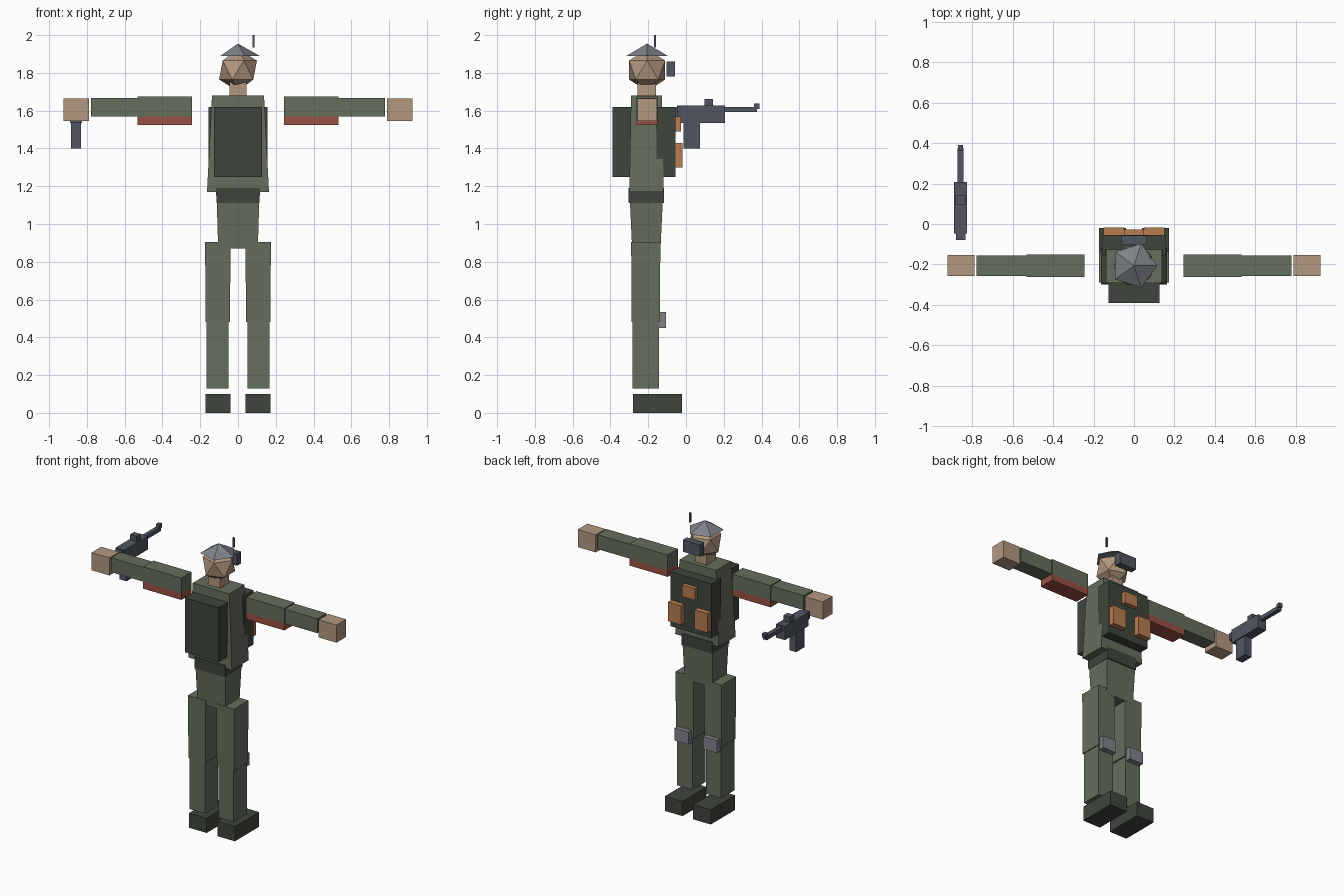
import bpy, bmesh
from mathutils import Vector

if "Cube" in bpy.data.objects:
    bpy.data.objects.remove(bpy.data.objects["Cube"])


def material(name, r, g, b):
    m = bpy.data.materials.new(name)
    lin = [((c / 255 + 0.055) / 1.055) ** 2.4 for c in (r, g, b)]
    m.diffuse_color = (*lin, 1)
    m.use_nodes = True
    m.node_tree.nodes["Principled BSDF"].inputs["Base Color"].default_value = m.diffuse_color
    return m


GREEN = material("uniform_green", 100, 110, 92)
DARK = material("dark_green", 62, 69, 59)
SKIN = material("skin", 178, 152, 128)
RED = material("red", 152, 80, 68)
ORANGE = material("orange_pouch", 184, 124, 80)
SLATE = material("slate", 80, 86, 97)
GREY = material("light_grey", 127, 131, 137)


def finish(name, bm, mat):
    bmesh.ops.recalc_face_normals(bm, faces=bm.faces)
    me = bpy.data.meshes.new(name)
    bm.to_mesh(me)
    bm.free()
    me.materials.append(mat)
    ob = bpy.data.objects.new(name, me)
    bpy.context.collection.objects.link(ob)
    return ob


def box(name, mat, x, y, z, top=(1, 1)):
    """Box from (min, max) ranges; top scales the upper face in x and y."""
    bm = bmesh.new()
    bmesh.ops.create_cube(bm, size=1)
    for v in bm.verts:
        sx, sy = top if v.co.z > 0 else (1, 1)
        v.co = Vector((sum(x) / 2 + v.co.x * sx * (x[1] - x[0]),
                       sum(y) / 2 + v.co.y * sy * (y[1] - y[0]),
                       sum(z) / 2 + v.co.z * (z[1] - z[0])))
    return finish(name, bm, mat)


def pair(name, mat, x, y, z, top=(1, 1)):
    """The same box on both sides of the body."""
    box(name + "_right", mat, x, y, z, top)
    box(name + "_left", mat, (-x[1], -x[0]), y, z, top)


CY = -0.206  # body centre line

# Trunk
box("torso", GREEN, (-0.164, 0.164), (-0.30, -0.118), (1.17, 1.68), (0.84, 0.9))
box("hips", GREEN, (-0.105, 0.105), (-0.285, -0.135), (0.87, 1.185), (1.09, 1.2))
box("belt", DARK, (-0.114, 0.114), (-0.303, -0.117), (1.11, 1.19), (1.02, 1.02))
box("backpack", DARK, (-0.127, 0.127), (-0.39, -0.28), (1.25, 1.62))
box("vest", DARK, (-0.155, 0.155), (-0.155, -0.055), (1.25, 1.62))

# Vest pouches
pair("lower_pouch", ORANGE, (0.05, 0.15), (-0.06, -0.018), (1.30, 1.43))
box("upper_pouch", ORANGE, (-0.05, 0.05), (-0.06, -0.027), (1.49, 1.57))

# Legs and feet
pair("upper_leg", GREEN, (0.042, 0.172), (-0.288, -0.138), (0.48, 0.905), (1.03, 1.03))
pair("lower_leg", GREEN, (0.05, 0.166), (-0.283, -0.142), (0.13, 0.49))
pair("knee_pad", GREY, (0.055, 0.16), (-0.15, -0.106), (0.45, 0.535))
pair("boot", DARK, (0.04, 0.173), (-0.28, -0.02), (0, 0.10))

# Arms and hands
pair("upper_arm", GREEN, (0.244, 0.532), (-0.261, -0.151), (1.57, 1.674))
pair("arm_band", RED, (0.244, 0.532), (-0.261, -0.151), (1.525, 1.57))
pair("forearm", GREEN, (0.532, 0.778), (-0.256, -0.156), (1.57, 1.668))
pair("hand", SKIN, (0.788, 0.923), (-0.258, -0.154), (1.545, 1.665))

# Neck and faceted head
box("neck", SKIN, (-0.045, 0.045), (-0.257, -0.159), (1.675, 1.77))
bm = bmesh.new()
bmesh.ops.create_icosphere(bm, subdivisions=1, radius=0.112)
bmesh.ops.translate(bm, verts=bm.verts, vec=(0, CY, 1.815))
finish("head", bm, SKIN)

# Five-sided helmet with one corner toward +x
bm = bmesh.new()
bmesh.ops.create_cone(bm, cap_ends=True, segments=5, radius1=0.115, radius2=0, depth=0.065)
bmesh.ops.remove_doubles(bm, verts=bm.verts, dist=1e-4)
corner = max((v.co for v in bm.verts), key=lambda c: c.xy.length).copy()
turn = corner.xy.to_3d().rotation_difference(Vector((1, 0, 0))).to_matrix()
bmesh.ops.rotate(bm, verts=bm.verts, cent=(0, 0, 0), matrix=turn)
bmesh.ops.translate(bm, verts=bm.verts, vec=(0, CY, 1.9225))
finish("helmet", bm, GREY)

# Headgear
box("goggles", SLATE, (-0.065, 0.065), (-0.103, -0.058), (1.78, 1.86))
box("antenna", SLATE, (0.077, 0.088), (-0.17, -0.159), (1.935, 2.0))

# Rifle
box("rifle_body", SLATE, (-0.89, -0.825), (-0.048, 0.207), (1.534, 1.627))
box("rifle_stock", SLATE, (-0.88, -0.834), (-0.08, -0.048), (1.57, 1.62))
box("rifle_magazine", SLATE, (-0.883, -0.832), (-0.012, 0.075), (1.40, 1.534))
box("rifle_sight", SLATE, (-0.883, -0.833), (0.097, 0.142), (1.627, 1.663))
box("rifle_barrel", SLATE, (-0.872, -0.843), (0.207, 0.375), (1.592, 1.619))
box("rifle_muzzle", SLATE, (-0.87, -0.845), (0.36, 0.39), (1.61, 1.638))
